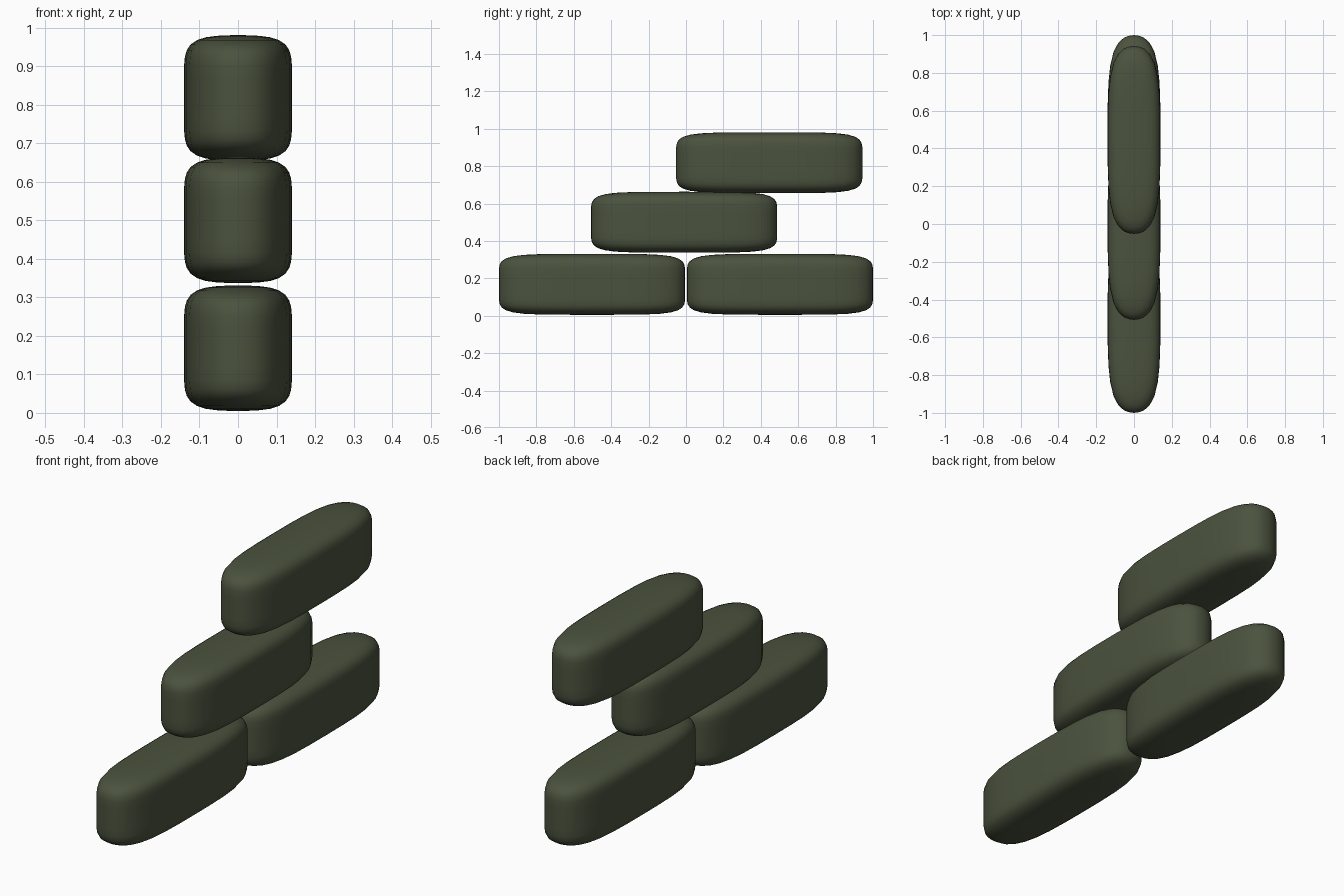
import bpy, bmesh

if "Cube" in bpy.data.objects:
    bpy.data.objects.remove(bpy.data.objects["Cube"])

HALF_LEN, HALF_W, HALF_H = 0.4975, 0.14, 0.163

mat = bpy.data.materials.new("olive_canvas")
mat.diffuse_color = (0.07, 0.085, 0.048, 1)
mat.use_nodes = True
mat.node_tree.nodes["Principled BSDF"].inputs["Base Color"].default_value = mat.diffuse_color

# One quadrant of the plan outline, from the side middle to the end tip
quarter = [(0.14, 0.0), (0.139, 0.14), (0.135, 0.25), (0.126, 0.335), (0.108, 0.41),
           (0.083, 0.457), (0.052, 0.485), (0.026, 0.494), (0.0, HALF_LEN)]
half = quarter + [(-x, y) for x, y in reversed(quarter[:-1])]
outline = half + [(-x, -y) for x, y in half[1:-1]]

# Edge profile: (plan scale, height fraction), from the side wall to the crown
edge = [(1.0, 0.3), (1.0, 0.52), (0.985, 0.66), (0.95, 0.76), (0.88, 0.85),
        (0.76, 0.92), (0.6, 0.965), (0.4, 0.988), (0.2, 0.997)]
profile = [(s, -h) for s, h in reversed(edge)] + edge


def sandbag(name, y, z):
    bm = bmesh.new()
    rings = [[bm.verts.new((px * s, py * s ** 0.6, h * HALF_H)) for px, py in outline]
             for s, h in profile]
    n = len(outline)
    for a, b in zip(rings, rings[1:]):
        for i in range(n):
            j = (i + 1) % n
            bm.faces.new((a[i], a[j], b[j], b[i]))
    # Close the crown and the underside
    for ring, h in ((rings[0], -HALF_H), (rings[-1], HALF_H)):
        tip = bm.verts.new((0, 0, h))
        for i in range(n):
            bm.faces.new((ring[i], ring[(i + 1) % n], tip))
    bmesh.ops.recalc_face_normals(bm, faces=bm.faces)
    for f in bm.faces:
        f.smooth = True
    mesh = bpy.data.meshes.new(name)
    bm.to_mesh(mesh)
    bm.free()
    mesh.materials.append(mat)
    ob = bpy.data.objects.new(name, mesh)
    ob.location = (0, y, z)
    bpy.context.collection.objects.link(ob)


# Stepped stack of bags
sandbag("bottom_front_bag", -0.5025, 0.168)
sandbag("bottom_back_bag", 0.5025, 0.168)
sandbag("middle_bag", -0.01, 0.5)
sandbag("top_bag", 0.445, 0.818)
